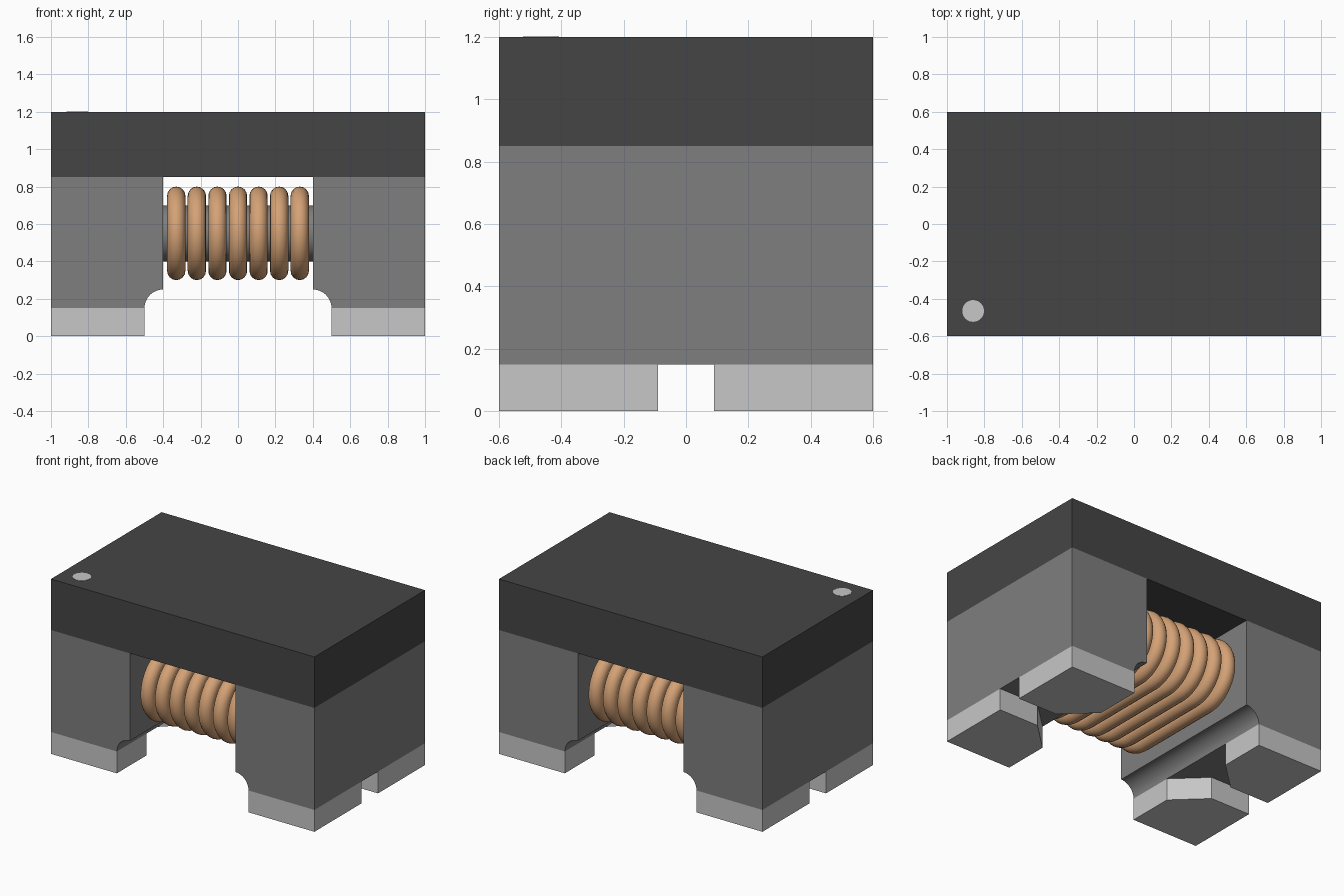
import bpy
import bmesh
import math

cube = bpy.data.objects.get("Cube")
if cube:
    bpy.data.objects.remove(cube, do_unlink=True)


def material(name, rgb):
    m = bpy.data.materials.new(name)
    m.use_nodes = True
    m.diffuse_color = (*rgb, 1)
    m.node_tree.nodes["Principled BSDF"].inputs["Base Color"].default_value = (*rgb, 1)
    return m


ferrite = material("grey ferrite", (0.21, 0.21, 0.21))
dark = material("dark cover", (0.06, 0.06, 0.06))
metal = material("light metal", (0.57, 0.57, 0.57))
copper = material("copper", (0.66, 0.36, 0.18))


def add_object(name, bm, mat, smooth=False):
    bmesh.ops.recalc_face_normals(bm, faces=bm.faces)
    mesh = bpy.data.meshes.new(name)
    bm.to_mesh(mesh)
    bm.free()
    mesh.materials.append(mat)
    obj = bpy.data.objects.new(name, mesh)
    bpy.context.collection.objects.link(obj)
    if smooth:
        bpy.ops.object.select_all(action="DESELECT")
        obj.select_set(True)
        bpy.context.view_layer.objects.active = obj
        bpy.ops.object.shade_smooth_by_angle(angle=math.radians(35))
    return obj


def prism(name, points, offset, mat, smooth=False):
    """Extrude a closed outline of 3D points along an offset."""
    bm = bmesh.new()
    face = bm.faces.new([bm.verts.new(p) for p in points])
    ext = bmesh.ops.extrude_face_region(bm, geom=[face], use_keep_orig=True)
    moved = [g for g in ext["geom"] if isinstance(g, bmesh.types.BMVert)]
    bmesh.ops.translate(bm, verts=moved, vec=offset)
    return add_object(name, bm, mat, smooth)


def stadium(radius, half_flat=0.3, steps=24):
    """Rounded outline in y and z, with the outward direction at each point."""
    out = []
    for side in (1, -1):
        for i in range(steps + 1):
            a = math.pi * i / steps - math.pi / 2
            d = (side * math.cos(a), side * math.sin(a))
            out.append((side * half_flat + radius * d[0], 0.55 + radius * d[1], d))
    return out


# Cover plate and orientation dot
prism("cover_plate", [(-1, -.6, .85), (1, -.6, .85), (1, .6, .85), (-1, .6, .85)],
      (0, 0, .35), dark)
dot = [(-.86 + .058 * math.cos(t * math.tau / 40), -.465 + .058 * math.sin(t * math.tau / 40), 1.199)
       for t in range(40)]
prism("orientation_dot", dot, (0, 0, .003), metal)

# End blocks with a concave lower inner edge, and two chamfered feet each
foot = [(1, .09), (1, .6), (.5, .6), (.5, .28), (.7, .09)]
for sx, side in ((1, "left"), (-1, "right")):
    arc = [(.4 + .1 * math.cos(a), .15 + .1 * math.sin(a))
           for a in (math.pi * i / 24 for i in range(13))]
    # Mirror the quarter arc so it runs from the inner wall to the underside
    outline = [(1, .15), (1, .85), (.4, .85)] + [(x, z) for x, z in reversed(arc)]
    prism(side + "_end_block", [(sx * x, -.6, z) for x, z in outline],
          (0, 1.2, 0), ferrite, True)
    for sy, end in ((-1, "front"), (1, "back")):
        prism(f"{end}_{side}_foot", [(sx * x, sy * y, 0) for x, y in foot],
              (0, 0, .15), metal)

# Core bar with rounded sides
prism("core_bar", [(-.41, y, z) for y, z, d in stadium(.15)], (.82, 0, 0), ferrite, True)

# Wire turns: a round section swept around the core
for turn in range(7):
    bm = bmesh.new()
    cx = (turn - 3) * .11
    rings = []
    for y, z, d in stadium(.2):
        angles = [math.tau * k / 16 for k in range(16)]
        rings.append([bm.verts.new((cx + .049 * math.sin(a),
                                    y + .05 * math.cos(a) * d[0],
                                    z + .05 * math.cos(a) * d[1])) for a in angles])
    for i, ring in enumerate(rings):
        nxt = rings[(i + 1) % len(rings)]
        for k in range(16):
            j = (k + 1) % 16
            bm.faces.new((ring[k], ring[j], nxt[j], nxt[k]))
    add_object(f"wire_turn_{turn + 1}", bm, copper, True)
